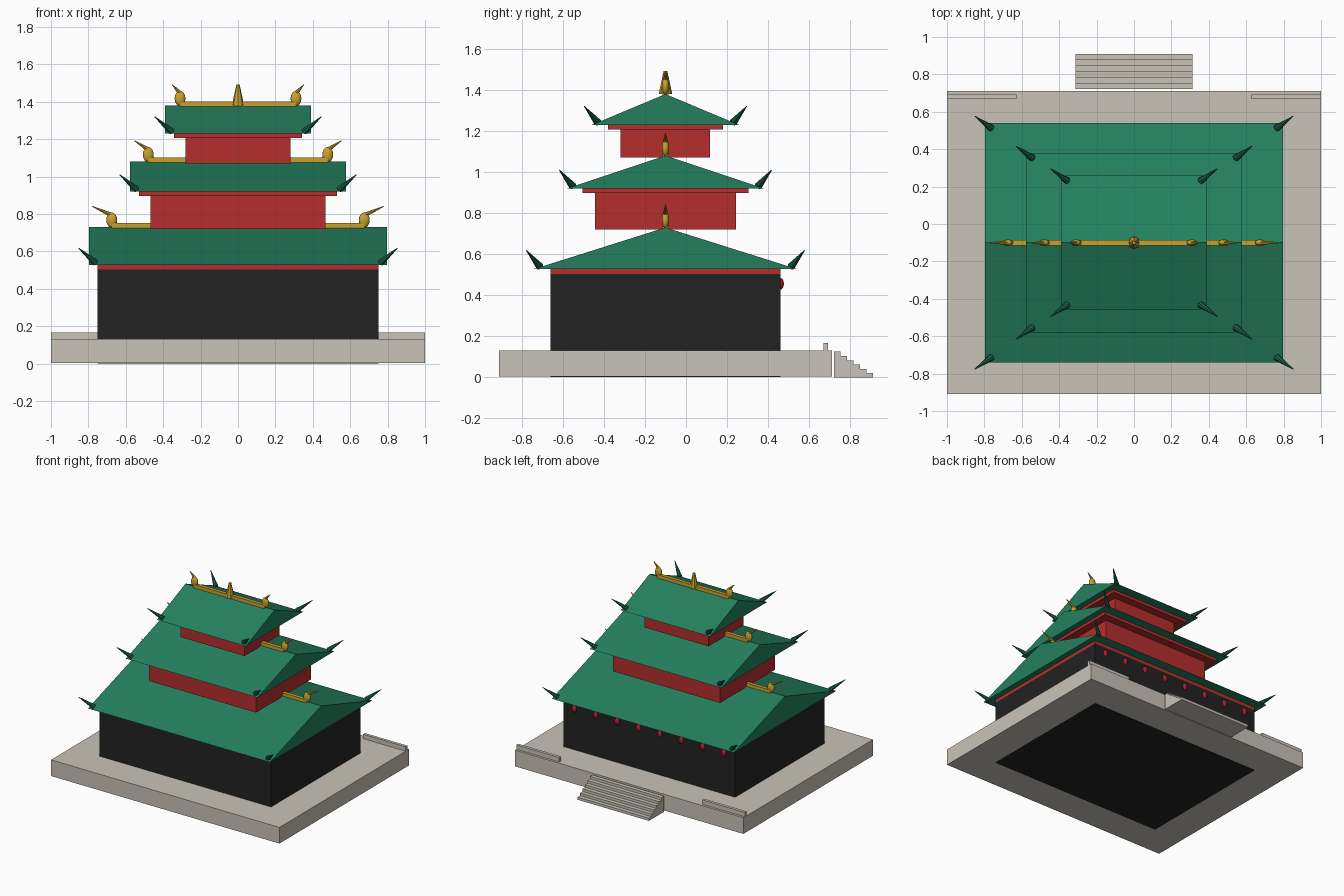
import bpy, bmesh, math
from mathutils import Vector, Matrix

if "Cube" in bpy.data.objects:
    bpy.data.objects.remove(bpy.data.objects["Cube"])

CY = -0.10  # depth centre of the hall


def material(name, rgb):
    m = bpy.data.materials.new(name)
    lin = [((c / 255 + 0.055) / 1.055) ** 2.4 if c > 10 else c / 255 / 12.92 for c in rgb]
    m.diffuse_color = (*lin, 1)
    m.use_nodes = True
    m.node_tree.nodes["Principled BSDF"].inputs["Base Color"].default_value = m.diffuse_color
    return m


STONE = material("stone", (201, 196, 185))
BLACK = material("black_wall", (34, 34, 34))
RED = material("red_wall", (182, 45, 45))
GREEN = material("roof_green", (36, 128, 95))
DARK_GREEN = material("horn_green", (28, 98, 73))
GOLD = material("gold", (202, 162, 46))
CRIMSON = material("lantern_red", (165, 28, 45))


def finish(name, bm, mat, smooth=False):
    bmesh.ops.recalc_face_normals(bm, faces=bm.faces)
    me = bpy.data.meshes.new(name)
    for f in bm.faces:
        f.smooth = smooth
    bm.to_mesh(me)
    bm.free()
    me.materials.append(mat)
    ob = bpy.data.objects.new(name, me)
    bpy.context.collection.objects.link(ob)
    return ob


def box(name, x0, x1, y0, y1, z0, z1, mat):
    bm = bmesh.new()
    m = Matrix.Translation(((x0 + x1) / 2, (y0 + y1) / 2, (z0 + z1) / 2)) @ \
        Matrix.Diagonal((x1 - x0, y1 - y0, z1 - z0, 1))
    bmesh.ops.create_cube(bm, size=1, matrix=m)
    return finish(name, bm, mat)


def hall_box(name, hx, hy, z0, z1, mat):
    return box(name, -hx, hx, CY - hy, CY + hy, z0, z1, mat)


def prism(name, profile, hx, mat):
    """Extrude a (y, z) profile along x from -hx to hx."""
    bm = bmesh.new()
    f = bm.faces.new([bm.verts.new((-hx, y, z)) for y, z in profile])
    ext = bmesh.ops.extrude_face_region(bm, geom=[f])["geom"]
    bmesh.ops.translate(bm, vec=(2 * hx, 0, 0),
                        verts=[v for v in ext if isinstance(v, bmesh.types.BMVert)])
    return finish(name, bm, mat)


def cone(name, a, b, r1, r2, mat, sides=8):
    a, b = Vector(a), Vector(b)
    bm = bmesh.new()
    rot = (b - a).to_track_quat('Z', 'Y').to_matrix().to_4x4()
    bmesh.ops.create_cone(bm, cap_ends=True, segments=sides, radius1=r1, radius2=r2,
                          depth=(b - a).length, matrix=Matrix.Translation((a + b) / 2) @ rot)
    return finish(name, bm, mat)


def ball(name, c, r, mat):
    bm = bmesh.new()
    bmesh.ops.create_uvsphere(bm, u_segments=12, v_segments=8, radius=1,
                              matrix=Matrix.Translation(c) @ Matrix.Diagonal((*r, 1)))
    return finish(name, bm, mat, True)


# stone terrace, back rails and stairs
box("terrace", -1, 1, -0.91, 0.71, 0.004, 0.132, STONE)
for s in (-1, 1):
    box("terrace_rail", min(s, s * 0.627), max(s, s * 0.627), 0.669, 0.692, 0.13, 0.167, STONE)
stairs = [(0.722, 0.0)]
step, rise = (0.91 - 0.722) / 6, 0.125 / 6
for i in range(6):
    z = 0.125 - i * rise
    stairs += [(0.722 + i * step, z), (0.722 + (i + 1) * step, z)]
stairs.append((0.91, 0.0))
prism("stairs", stairs, 0.313, STONE)

# walls and the red slabs under each roof
hall_box("ground_hall", 0.752, 0.56, 0.002, 0.503, BLACK)
hall_box("ground_beam", 0.752, 0.56, 0.503, 0.53, RED)
hall_box("middle_hall", 0.468, 0.343, 0.72, 0.90, RED)
hall_box("middle_beam", 0.53, 0.404, 0.897, 0.922, RED)
hall_box("top_hall", 0.28, 0.218, 1.07, 1.21, RED)
hall_box("top_beam", 0.343, 0.28, 1.207, 1.232, RED)

# roofs: half width, half depth, eave z, ridge z, ornament x, ornament horn reach
TIERS = [("ground", 0.797, 0.64, 0.528, 0.73, 0.675, 0.105),
         ("middle", 0.577, 0.48, 0.92, 1.08, 0.48, 0.073),
         ("top", 0.39, 0.358, 1.23, 1.38, 0.31, 0.042)]
for name, hx, hy, z0, z1, ox, reach in TIERS:
    prism(name + "_roof", [(CY - hy, z0), (CY + hy, z0), (CY, z1)], hx, GREEN)
    box(name + "_ridge", -ox, ox, CY - 0.014, CY + 0.014, z1 - 0.012, z1 + 0.022, GOLD)
    for sx in (-1, 1):
        # upturned corner horns
        for sy in (-1, 1):
            cone(name + "_corner_horn",
                 (sx * (hx - 0.035), CY + sy * (hy - 0.028), z0 + 0.012),
                 (sx * (hx + 0.055), CY + sy * (hy + 0.037), z0 + 0.09),
                 0.019, 0.002, DARK_GREEN)
        # gold ridge-end ornaments
        ball(name + "_ornament_body", (sx * ox, CY, z1 + 0.038), (0.029, 0.018, 0.041), GOLD)
        cone(name + "_ornament_horn", (sx * (ox - 0.005), CY, z1 + 0.062),
             (sx * (ox + reach), CY, z1 + 0.112), 0.013, 0.002, GOLD)

# central finial on the top ridge
cone("finial", (0, CY, 1.38), (0, CY, 1.492), 0.033, 0.009, GOLD)

# lanterns along the back wall
for i in range(8):
    x = -0.655 + i * 1.31 / 7
    ball("lantern", (x, CY + 0.556, 0.456), (0.021, 0.021, 0.03), CRIMSON)
